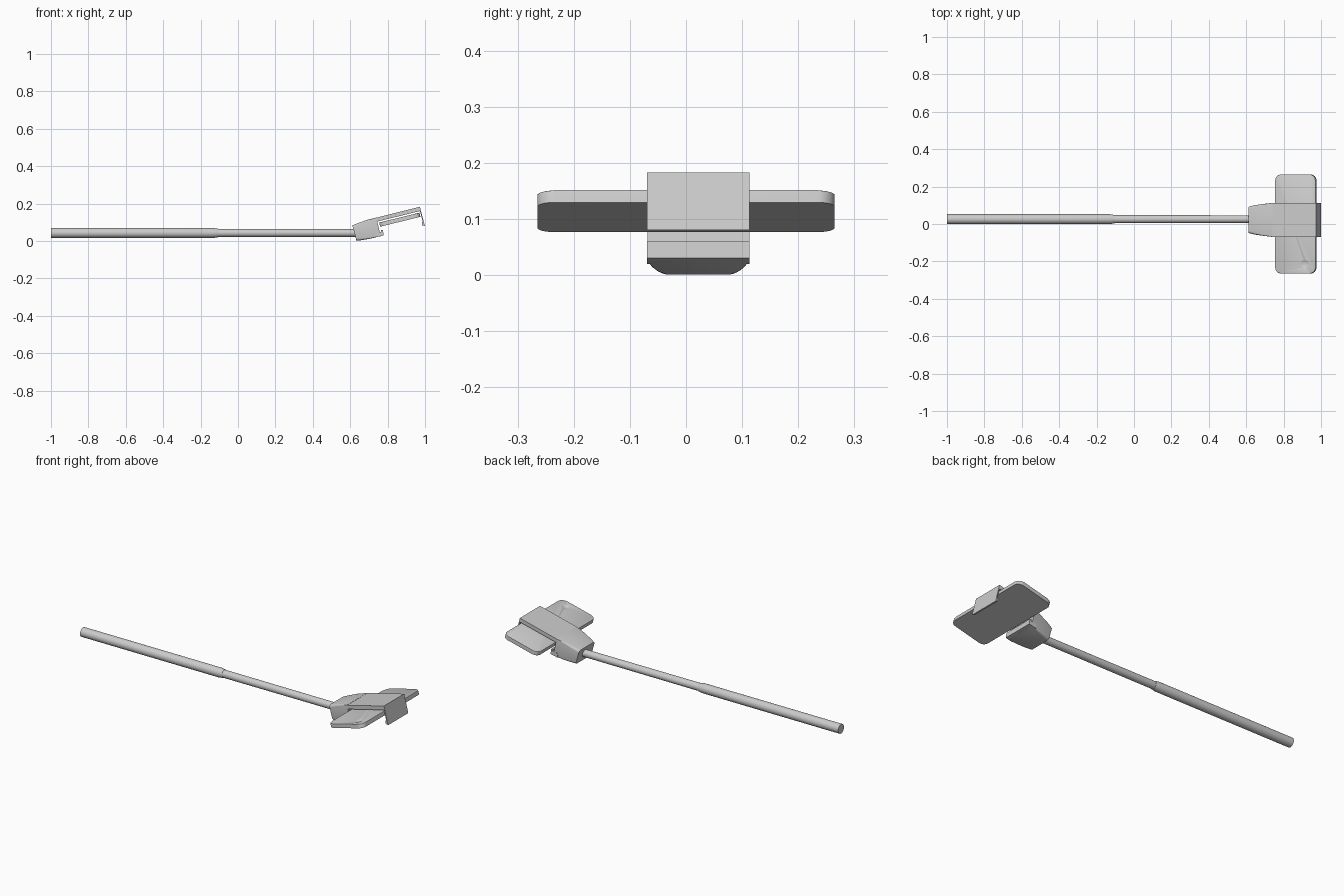
import bpy, bmesh, math
from mathutils import Matrix, Vector

if "Cube" in bpy.data.objects:
    bpy.data.objects.remove(bpy.data.objects["Cube"])

TILT = math.radians(13.8)      # upward tilt of the holder head
YC = 0.022                     # centre line of the head


def finish(name, bm, smooth=True):
    bmesh.ops.recalc_face_normals(bm, faces=bm.faces)
    me = bpy.data.meshes.new(name)
    bm.to_mesh(me)
    bm.free()
    ob = bpy.data.objects.new(name, me)
    bpy.context.collection.objects.link(ob)
    if smooth:
        bpy.ops.object.select_all(action='DESELECT')
        ob.select_set(True)
        bpy.context.view_layer.objects.active = ob
        bpy.ops.object.shade_smooth_by_angle(angle=math.radians(35))
    return ob


def lathe_x(name, profile, y, z, n=32):
    """Revolve (x, radius) points around an x-parallel axis."""
    bm = bmesh.new()
    rings = [[bm.verts.new((x, y + r * math.cos(i * math.tau / n), z + r * math.sin(i * math.tau / n)))
              for i in range(n)] for x, r in profile]
    for a, b in zip(rings, rings[1:]):
        for i in range(n):
            j = (i + 1) % n
            bm.faces.new((a[i], a[j], b[j], b[i]))
    bm.faces.new(rings[0])
    bm.faces.new(rings[-1])
    return finish(name, bm)


def prism_y(name, pts, half):
    """Extrude an x-z outline symmetrically about the head centre line."""
    bm = bmesh.new()
    a = [bm.verts.new((x, YC - half, z)) for x, z in pts]
    b = [bm.verts.new((x, YC + half, z)) for x, z in pts]
    bm.faces.new(a)
    bm.faces.new(b)
    for i in range(len(pts)):
        j = (i + 1) % len(pts)
        bm.faces.new((a[i], a[j], b[j], b[i]))
    return finish(name, bm, False)


# Telescopic pole
lathe_x("outer_tube", [(-1, 0.0265), (-0.13, 0.0265), (-0.105, 0.0225)], 0.026, 0.043)
lathe_x("inner_tube", [(-0.15, 0.0215), (0.63, 0.0205)], 0.026, 0.043)

# Tapered holder body: rounded sections from narrow neck to full width
bm = bmesh.new()
sections = [  # top x, top z, bottom x, bottom z, half width, corner radius
    (0.616, 0.076, 0.632, 0.006, 0.064, 0.014),
    (0.611, 0.084, 0.634, 0.001, 0.071, 0.015),
    (0.640, 0.095, 0.665, 0.005, 0.078, 0.012),
    (0.690, 0.113, 0.708, 0.013, 0.085, 0.007),
    (0.740, 0.126, 0.763, 0.026, 0.091, 0.001),
]
rings = []
for xt, zt, xb, zb, h, r in sections:
    top, bot = Vector((xt, 0, zt)), Vector((xb, 0, zb))
    up = (top - bot) / 2
    mid, hv = (top + bot) / 2, up.length
    up.normalize()
    ring = []
    for q, (sy, sz) in enumerate(((1, 1), (-1, 1), (-1, -1), (1, -1))):
        for k in range(5):
            ang = (q + k / 4) * math.pi / 2
            p = mid + up * (sz * (hv - r) + r * math.sin(ang))
            p.y = YC + sy * (h - r) + r * math.cos(ang)
            ring.append(bm.verts.new(p))
    rings.append(ring)
for a, b in zip(rings, rings[1:]):
    for i in range(20):
        j = (i + 1) % 20
        bm.faces.new((a[i], a[j], b[j], b[i]))
bm.faces.new(rings[0])
bm.faces.new(rings[-1])
finish("holder_body", bm)

# Lower jaw with its small lip
prism_y("lower_jaw", [(0.735, 0.020), (0.779, 0.030), (0.774, 0.060), (0.764, 0.058),
                      (0.767, 0.050), (0.735, 0.043)], 0.0915)

# Upper arm and the hook gripping the far edge
prism_y("clamp_arm", [(0.735, 0.124), (0.973, 0.183), (0.999, 0.080), (0.985, 0.084),
                      (0.982, 0.100), (0.988, 0.102), (0.973, 0.160), (0.735, 0.102)], 0.0915)

# Held plate: rounded slab tilted with the head
rot = Matrix.Translation((0.865, 0, 0.114)) @ Matrix.Rotation(-TILT, 4, 'Y')
L, W, T, R = 0.111, 0.265, 0.0113, 0.032
bm = bmesh.new()
outline = []
for q, (sx, sy) in enumerate(((1, 1), (-1, 1), (-1, -1), (1, -1))):
    for k in range(9):
        a = (q + k / 8) * math.pi / 2
        outline.append((sx * (L - R) + R * math.cos(a), sy * (W - R) + R * math.sin(a)))
lo = [bm.verts.new((x, y, -T)) for x, y in outline]
hi = [bm.verts.new((x, y, T)) for x, y in outline]
bm.faces.new(lo)
top_face = bm.faces.new(hi)
for i in range(len(lo)):
    j = (i + 1) % len(lo)
    bm.faces.new((lo[i], lo[j], hi[j], hi[i]))
bmesh.ops.bevel(bm, geom=list(top_face.edges), offset=0.003, segments=2, affect='EDGES', profile=0.5)
bm.transform(rot)
plate = finish("held_plate", bm)

# Shallow round dish in the plate
bm = bmesh.new()
bmesh.ops.create_uvsphere(bm, u_segments=32, v_segments=24, radius=0.05)
bm.transform(rot @ Matrix.Translation((0.052, -0.213, T + 0.0455)))
cutter = finish("dish_cutter", bm)
cutter.hide_render = True
cutter.hide_set(True)
mod = plate.modifiers.new("dish", 'BOOLEAN')
mod.operation = 'DIFFERENCE'
mod.object = cutter
mod.solver = 'EXACT'
bpy.ops.object.select_all(action='DESELECT')
bpy.context.view_layer.objects.active = plate
bpy.ops.object.modifier_apply(modifier=mod.name)
bpy.data.objects.remove(cutter, do_unlink=True)
